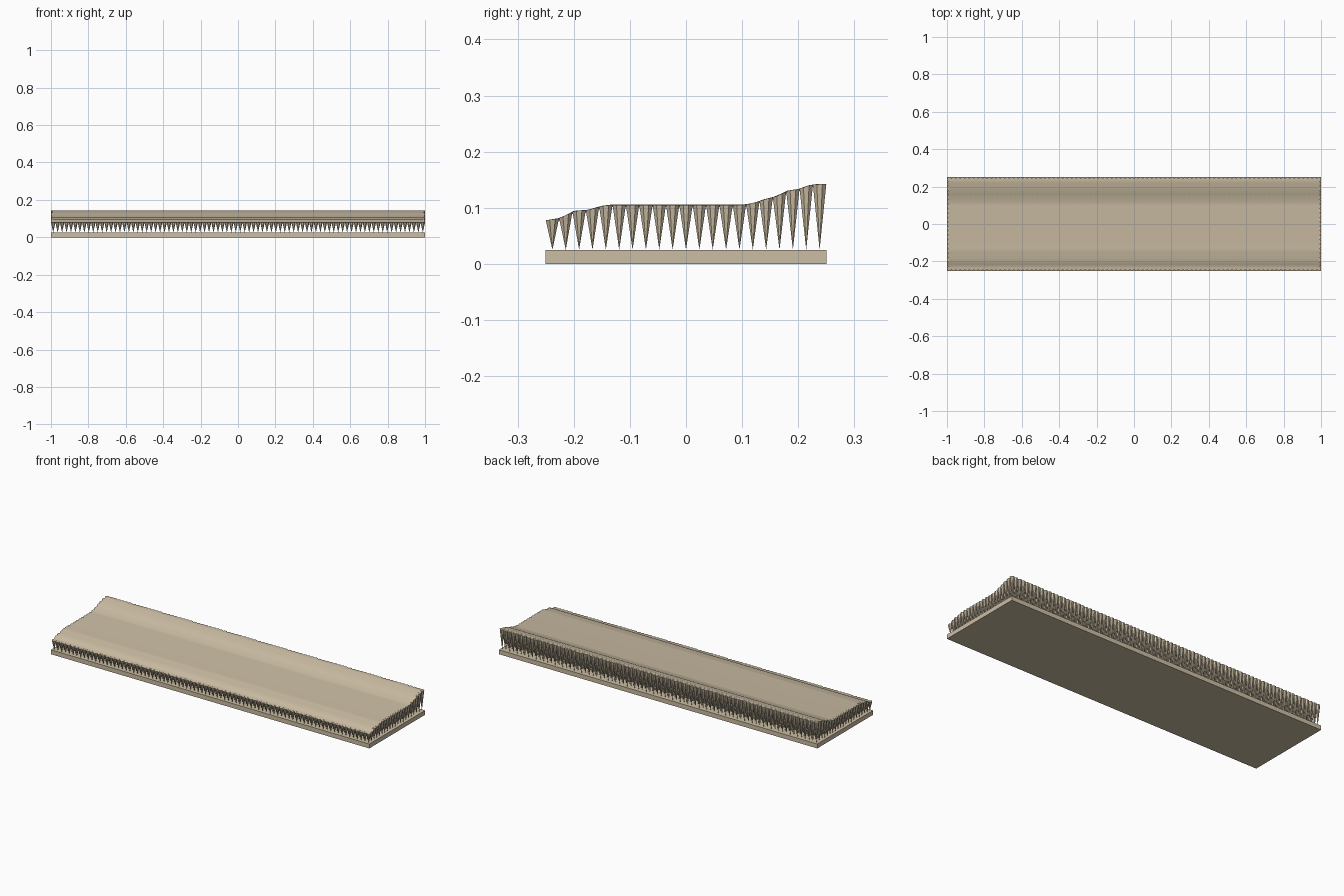
import bpy, bmesh, math

if "Cube" in bpy.data.objects:
    bpy.data.objects.remove(bpy.data.objects["Cube"])

mat = bpy.data.materials.new("warm_sand")
mat.diffuse_color = (0.60, 0.51, 0.37, 1)
mat.use_nodes = True
mat.node_tree.nodes["Principled BSDF"].inputs["Base Color"].default_value = mat.diffuse_color

# Height of the contoured surface along y
PROFILE = [(-0.25, .078), (-0.23, .080), (-0.215, .086), (-0.2, .094),
           (-0.175, .096), (-0.15, .103), (-0.135, .105), (0.1, .105),
           (0.12, .108), (0.14, .115), (0.16, .120), (0.18, .130),
           (0.2, .133), (0.22, .140), (0.235, .142), (0.25, .142)]
BASE_TOP = 0.025
NX, NY, SIDES = 84, 21, 8
PX, PY = 2 / NX, 0.5 / NY


def height(y):
    y = max(-0.25, min(0.25, y))
    for (y0, z0), (y1, z1) in zip(PROFILE, PROFILE[1:]):
        if y <= y1:
            return z0 + (z1 - z0) * (y - y0) / (y1 - y0)
    return PROFILE[-1][1]


def finish(name, bm):
    bmesh.ops.recalc_face_normals(bm, faces=bm.faces)
    me = bpy.data.meshes.new(name)
    bm.to_mesh(me)
    bm.free()
    me.materials.append(mat)
    ob = bpy.data.objects.new(name, me)
    bpy.context.collection.objects.link(ob)
    return ob


# Flat base slab
bm = bmesh.new()
bmesh.ops.create_cube(bm, size=1)
for v in bm.verts:
    v.co = (v.co.x * 2, v.co.y * 0.5, (v.co.z + 0.5) * BASE_TOP)
finish("base_slab", bm)

# Contoured top sheet, ending at the middle of the outer spikes
bm = bmesh.new()
xe, ye = 1 - PX / 2, 0.25 - PY / 2
ys = [-ye] + [p[0] for p in PROFILE if abs(p[0]) < ye - 0.002] + [ye]
ring = [(y, height(y) + 0.0004) for y in ys]
ring += [(y, height(y) - 0.004) for y in reversed(ys)]
ends = [[bm.verts.new((x, y, z)) for y, z in ring] for x in (-xe, xe)]
n = len(ring)
for i in range(n):
    j = (i + 1) % n
    bm.faces.new((ends[0][i], ends[0][j], ends[1][j], ends[1][i]))
for e in ends:
    for i in range(len(ys) - 1):
        bm.faces.new((e[i], e[i + 1], e[n - 2 - i], e[n - 1 - i]))
sheet = finish("contoured_sheet", bm)
bpy.context.view_layer.objects.active = sheet
sheet.select_set(True)
bpy.ops.object.shade_smooth_by_angle(angle=math.radians(40))

# Grid of tapered spikes standing on their points under the sheet
bm = bmesh.new()
for ix in range(NX):
    for iy in range(NY):
        cx, cy = -1 + PX * (ix + 0.5), -0.25 + PY * (iy + 0.5)
        tip = bm.verts.new((cx, cy, BASE_TOP))
        top = []
        for k in range(SIDES):
            a = 2 * math.pi * (k + 0.5) / SIDES
            r = 0.5 / math.cos(math.pi / SIDES)
            x, y = cx + PX * r * math.cos(a), cy + PY * r * math.sin(a)
            top.append(bm.verts.new((x, y, height(y))))
        for k in range(SIDES):
            bm.faces.new((top[k], tip, top[(k + 1) % SIDES]))
        bm.faces.new(top)
finish("support_spikes", bm)
